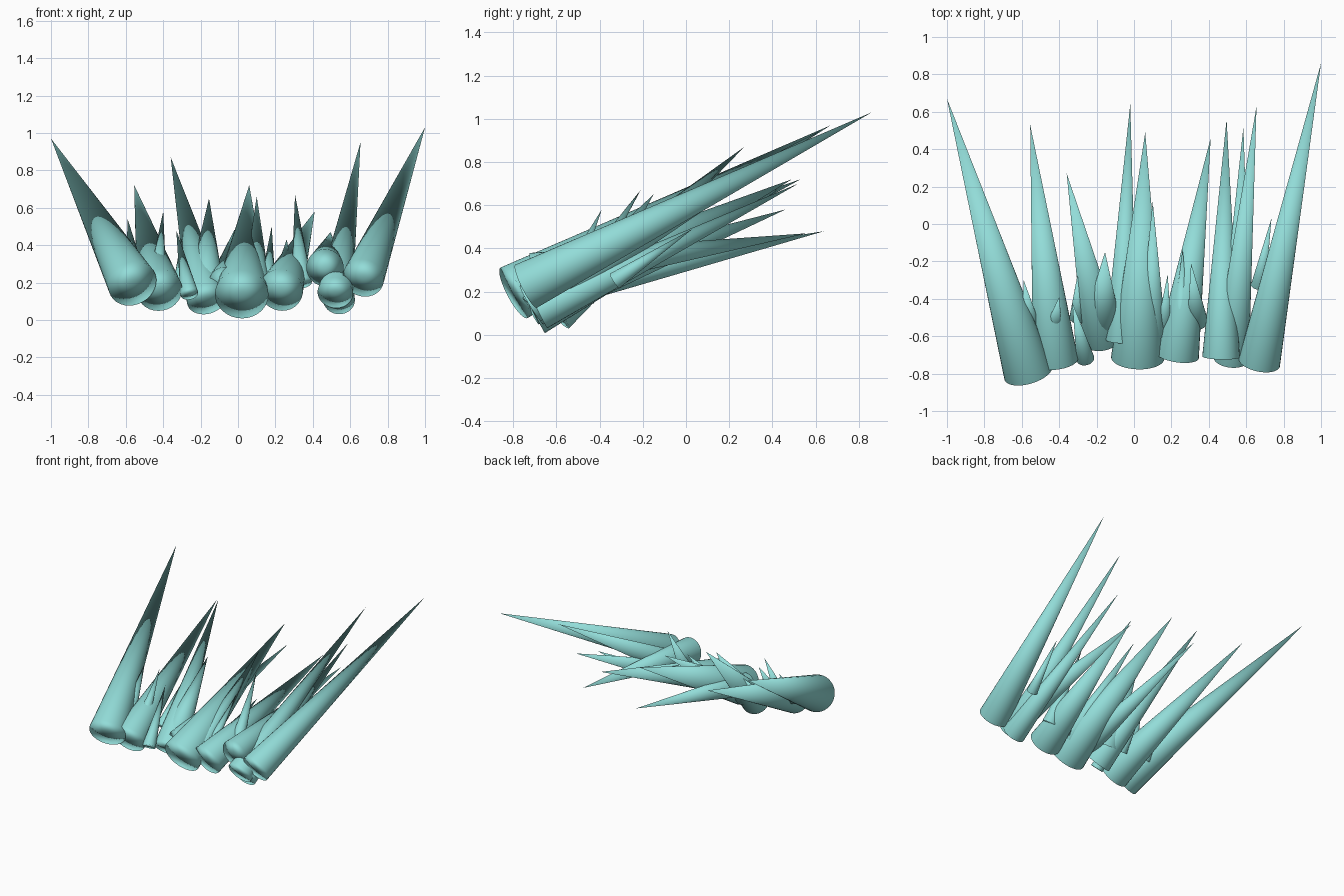
import bpy
import bmesh
from mathutils import Vector

cube = bpy.data.objects.get("Cube")
if cube:
    bpy.data.objects.remove(cube, do_unlink=True)

# Single icy aqua material
ice = bpy.data.materials.new("pale_aqua_ice")
ice.use_nodes = True
aqua = (0.29, 0.72, 0.69, 1)
ice.diffuse_color = aqua
ice.node_tree.nodes["Principled BSDF"].inputs["Base Color"].default_value = aqua


def spike(name, base, tip, radius):
    """Smooth cone from the centre of its base disc to its tip."""
    base, tip = Vector(base), Vector(tip)
    axis = tip - base
    bm = bmesh.new()
    bmesh.ops.create_cone(bm, cap_ends=True, cap_tris=True, segments=32,
                          radius1=radius, radius2=0, depth=axis.length)
    bmesh.ops.remove_doubles(bm, verts=bm.verts, dist=radius / 1000)
    bm.normal_update()
    for face in bm.faces:
        face.smooth = True
    # Area-weighted normals keep the long sides evenly shaded
    normals = [sum((f.normal * f.calc_area() for f in v.link_faces), Vector()).normalized()
               for v in bm.verts]
    mesh = bpy.data.meshes.new(name)
    bm.to_mesh(mesh)
    bm.free()
    mesh.normals_split_custom_set_from_vertices(normals)
    mesh.materials.append(ice)
    spike_object = bpy.data.objects.new(name, mesh)
    spike_object.rotation_mode = "QUATERNION"
    spike_object.rotation_quaternion = axis.to_track_quat("Z", "Y")
    spike_object.location = (base + tip) / 2
    bpy.context.collection.objects.link(spike_object)


# Large spikes, from the right end to the left end
spike("large_spike_far_right", base=(-.565, -.795, .195), tip=(-1, .67, .97), radius=.133)
spike("large_spike_right", base=(-.42, -.73, .16), tip=(-.555, .53, .72), radius=.122)
spike("steep_spike_inner_right", base=(-.17, -.61, .11), tip=(-.36, .27, .87), radius=.105)
spike("large_spike_center", base=(.02, -.715, .137), tip=(.06, .49, .72), radius=.143)
spike("low_spike_center", base=(-.07, -.62, .2), tip=(-.02, .64, .48), radius=.085)
spike("large_spike_inner_left", base=(.23, -.7, .16), tip=(.41, .46, .58), radius=.118)
spike("low_spike_left", base=(.465, -.71, .28), tip=(.495, .56, .47), radius=.1)
spike("steep_spike_left", base=(.52, -.72, .145), tip=(.655, .63, .95), radius=.095)
spike("inner_spike_left", base=(.54, -.68, .107), tip=(.585, .52, .7), radius=.085)
spike("large_spike_far_left", base=(.67, -.74, .225), tip=(1, .86, 1.03), radius=.112)

# Small spikes growing between the large ones
spike("small_spike_far_left", base=(.665, -.33, .25), tip=(.735, .03, .49), radius=.04)
spike("small_steep_spike_left", base=(.34, -.52, .2), tip=(.305, -.21, .67), radius=.055)
spike("small_spike_left", base=(.25, -.6, .25), tip=(.26, -.13, .43), radius=.05)
spike("small_spike_inner_left", base=(.16, -.56, .2), tip=(.18, -.27, .5), radius=.04)
spike("medium_spike_center", base=(.1, -.58, .2), tip=(.1, .12, .66), radius=.07)
spike("small_spike_center", base=(-.02, -.62, .25), tip=(.05, -.24, .42), radius=.04)
spike("medium_steep_spike_right", base=(-.17, -.5, .2), tip=(-.155, -.15, .65), radius=.092)
spike("small_spike_inner_right", base=(-.3, -.5, .2), tip=(-.3, -.26, .45), radius=.045)
spike("small_front_spike_right", base=(-.26, -.72, .14), tip=(-.33, -.42, .48), radius=.048)
spike("small_steep_spike_right", base=(-.43, -.56, .22), tip=(-.4, -.39, .58), radius=.047)
spike("small_spike_far_right", base=(-.55, -.55, .25), tip=(-.59, -.3, .54), radius=.05)
